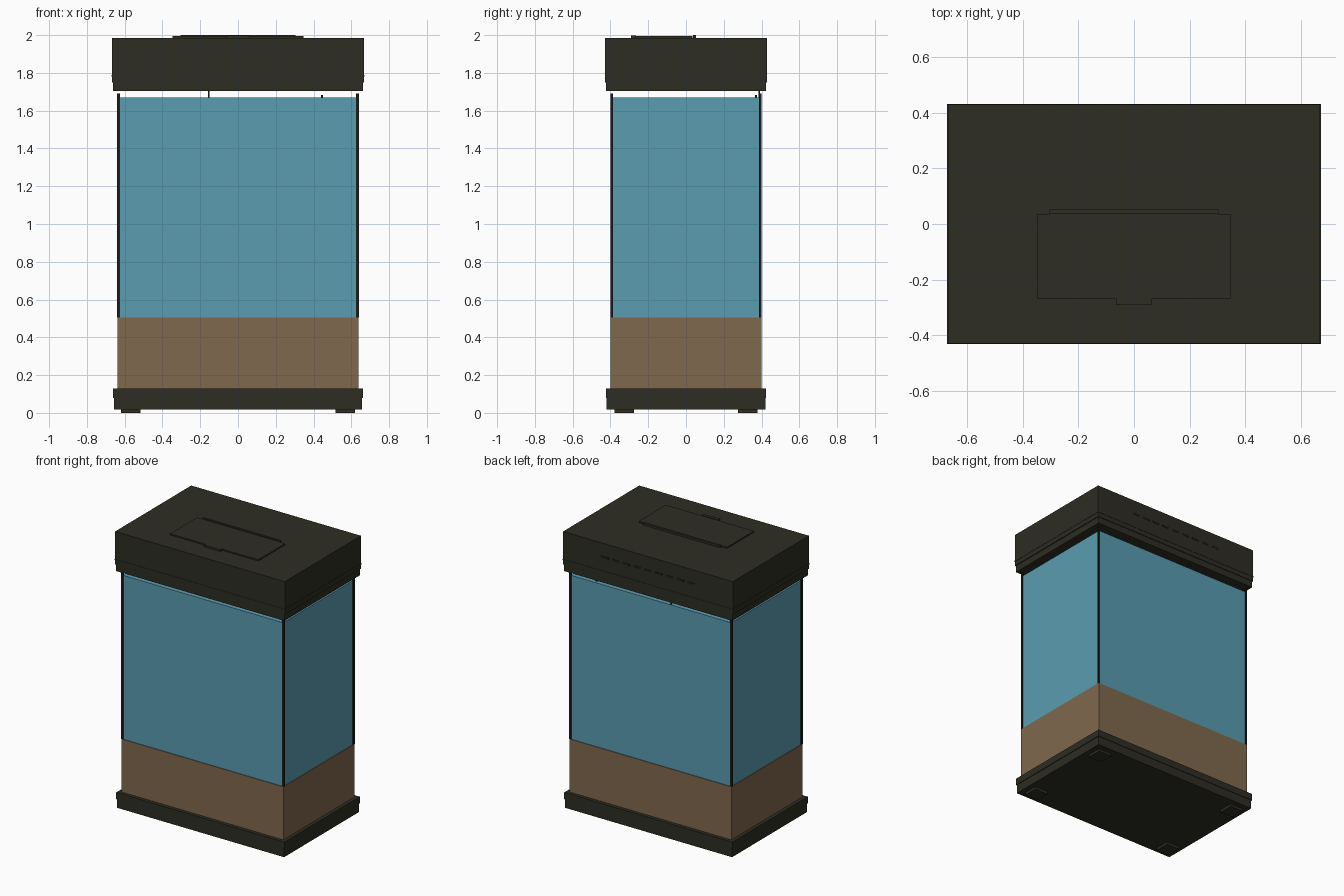
import bpy, bmesh, math
from mathutils import Matrix, Vector

if "Cube" in bpy.data.objects:
    bpy.data.objects.remove(bpy.data.objects["Cube"])


def material(name, rgb):
    m = bpy.data.materials.new(name)
    m.diffuse_color = (*rgb, 1)
    m.use_nodes = True
    m.node_tree.nodes["Principled BSDF"].inputs["Base Color"].default_value = m.diffuse_color
    return m


plastic = material("dark_plastic", (0.027, 0.026, 0.017))
trim = material("black_trim", (0.013, 0.014, 0.011))
water_blue = material("water_blue", (0.102, 0.332, 0.434))
sand = material("sand_brown", (0.216, 0.138, 0.076))


def finish(name, bm, mat):
    me = bpy.data.meshes.new(name)
    bm.to_mesh(me)
    bm.free()
    me.materials.append(mat)
    ob = bpy.data.objects.new(name, me)
    bpy.context.collection.objects.link(ob)
    return ob


def boxes(name, spans, mat):
    """One object made of boxes given as (x0, x1, y0, y1, z0, z1)."""
    bm = bmesh.new()
    for x0, x1, y0, y1, z0, z1 in spans:
        mid = Vector((x0 + x1, y0 + y1, z0 + z1)) / 2
        mtx = Matrix.Translation(mid) @ Matrix.Diagonal((x1 - x0, y1 - y0, z1 - z0, 1))
        bmesh.ops.create_cube(bm, size=1, matrix=mtx)
    return finish(name, bm, mat)


def slab(name, hx, hy, z0, z1, mat):
    return boxes(name, [(-hx, hx, -hy, hy, z0, z1)], mat)


def rod(name, x, y, z0, z1, r, mat):
    bm = bmesh.new()
    bmesh.ops.create_cone(bm, cap_ends=True, segments=12, radius1=r, radius2=r,
                          depth=z1 - z0, matrix=Matrix.Translation((x, y, (z0 + z1) / 2)))
    return finish(name, bm, mat)


# Feet and stepped base frame
boxes("feet", [(cx - 0.052, cx + 0.052, cy - 0.052, cy + 0.052, 0, 0.02)
               for cx in (-0.567, 0.567) for cy in (-0.327, 0.327)], plastic)
slab("base_tray", 0.657, 0.420, 0.018, 0.08, plastic)
slab("base_rim", 0.662, 0.424, 0.08, 0.128, plastic)

# Tank contents
slab("sand_bed", 0.637, 0.399, 0.125, 0.505, sand)
slab("water", 0.632, 0.394, 0.505, 1.67, water_blue)

# Corner posts
boxes("corner_posts", [(cx - 0.007, cx + 0.007, cy - 0.006, cy + 0.006, 0.505, 1.692)
                       for cx in (-0.633, 0.633) for cy in (-0.393, 0.393)], trim)

# Cable at the back and a small tip above the water
rod("cable", -0.155, 0.388, 1.60, 1.72, 0.005, trim)
rod("heater_tip", 0.445, 0.37, 1.62, 1.682, 0.006, trim)

# Hood with lower rim and trim line
slab("hood_rim", 0.662, 0.424, 1.703, 1.752, plastic)
hood = slab("hood", 0.668, 0.428, 1.75, 1.985, plastic)
slab("hood_trim_line", 0.670, 0.430, 1.782, 1.789, plastic)

# Vent slots in the hood back
boxes("vent_slots", [(i * 0.085 - 0.028, i * 0.085 + 0.028, 0.424, 0.430, 1.879, 1.893)
                     for i in range(-4, 5)], trim)

# Feeding flap with hinge and latch
boxes("feeding_flap", [(-0.347, 0.347, -0.268, 0.035, 1.98, 1.994)], plastic)
boxes("flap_hinge", [(-0.304, 0.304, 0.036, 0.052, 1.98, 2.0)], plastic)
boxes("flap_latch", [(-0.064, 0.064, -0.29, -0.266, 1.98, 1.998)], plastic)
